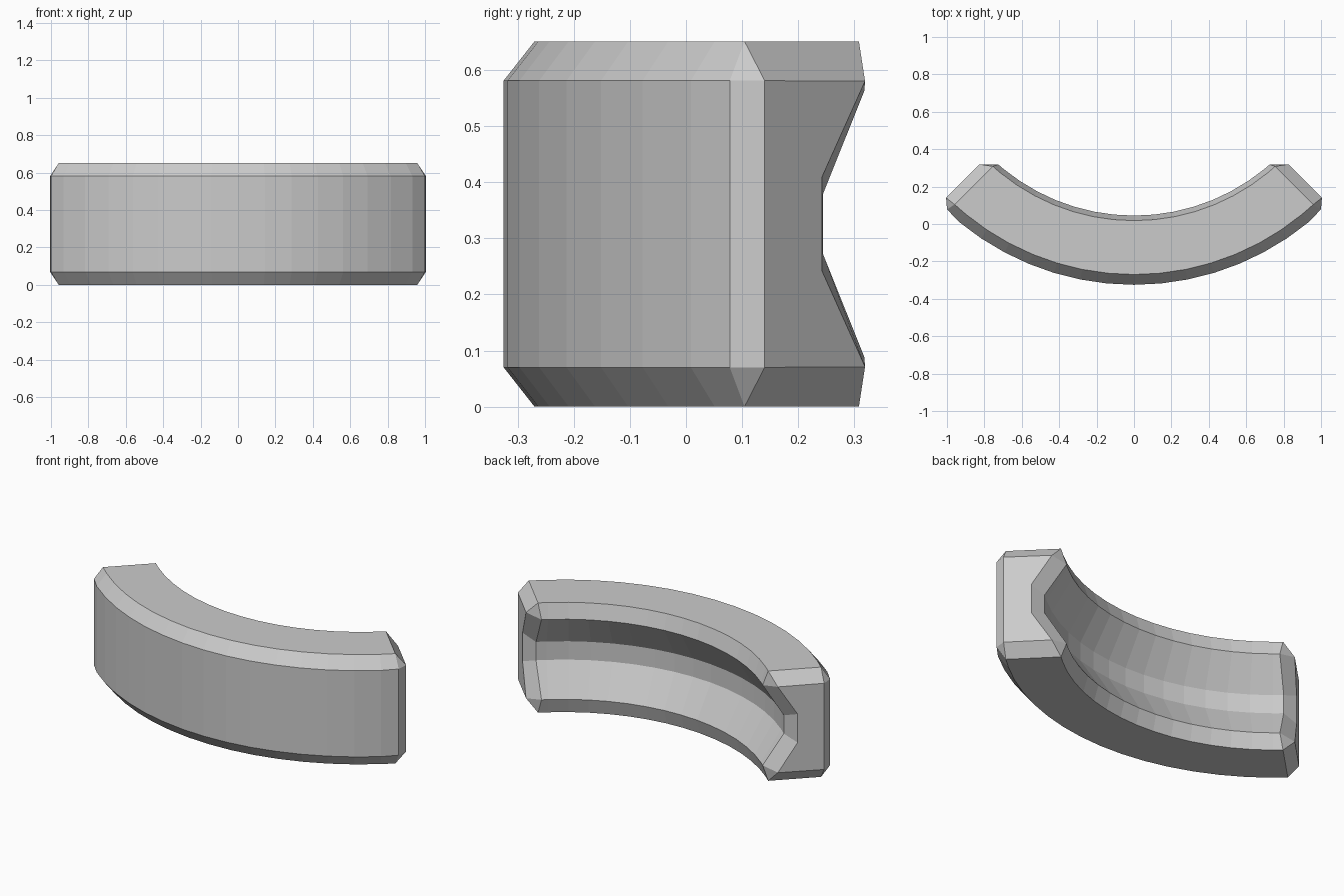
import bpy, bmesh
from math import sin, cos, asin, radians

cube = bpy.data.objects.get("Cube")
if cube:
    bpy.data.objects.remove(cube)

CENTRE_Y = 1.145      # arc centre lies behind the band
HEIGHT = 0.651
HALF = radians(45)
STEPS = 16

# Upper half of the cross-section: radius, height, end setback
half = [(1.47, 0.581, 0.048), (1.415, HEIGHT, 0.058), (1.127, HEIGHT, 0.058),
        (1.10, 0.563, 0.072), (1.213, 0.38, 0.062)]
# Upper half of the flat end face: radius, height
cap_half = [(1.421, 0.581), (1.168, 0.58), (1.276, 0.41)]


def mirrored(points):
    return points + [(p[0], HEIGHT - p[1], *p[2:]) for p in reversed(points)]


section, cap = mirrored(half), mirrored(cap_half)
bm = bmesh.new()


def point(radius, angle, z):
    return bm.verts.new((radius * sin(angle), CENTRE_Y - radius * cos(angle), z))


def end_ring(side):
    return [point(r - (0.008 if r > 1.45 else 0), side * (HALF - asin(d / r)), z)
            for r, z, d in section]


# Swept band
rings = [end_ring(-1)]
for i in range(1, STEPS):
    angle = HALF * (2 * i / STEPS - 1)
    rings.append([point(r, angle, z) for r, z, d in section])
rings.append(end_ring(1))
count = len(section)
for a, b in zip(rings, rings[1:]):
    for i in range(count):
        j = (i + 1) % count
        bm.faces.new((a[i], a[j], b[j], b[i]))

# Chamfered ends: pairs of section corners share one corner of the end face
owner = [0, 0, 1, 1, 2, 3, 4, 4, 5, 5]
for ring, side in ((rings[0], -1), (rings[-1], 1)):
    face = [point(r, side * HALF, z) for r, z in cap]
    bm.faces.new(face)
    for i in range(count):
        j = (i + 1) % count
        p, q = face[owner[i]], face[owner[j]]
        bm.faces.new((ring[i], ring[j], q) if p is q else (ring[i], ring[j], q, p))

bmesh.ops.recalc_face_normals(bm, faces=bm.faces)
mesh = bpy.data.meshes.new("curved_band")
bm.to_mesh(mesh)
bm.free()

# Single grey colour
grey = bpy.data.materials.new("light_grey")
grey.use_nodes = True
colour = (0.6, 0.6, 0.6, 1)
grey.diffuse_color = colour
grey.node_tree.nodes["Principled BSDF"].inputs["Base Color"].default_value = colour
mesh.materials.append(grey)

band = bpy.data.objects.new("curved_band", mesh)
bpy.context.collection.objects.link(band)
